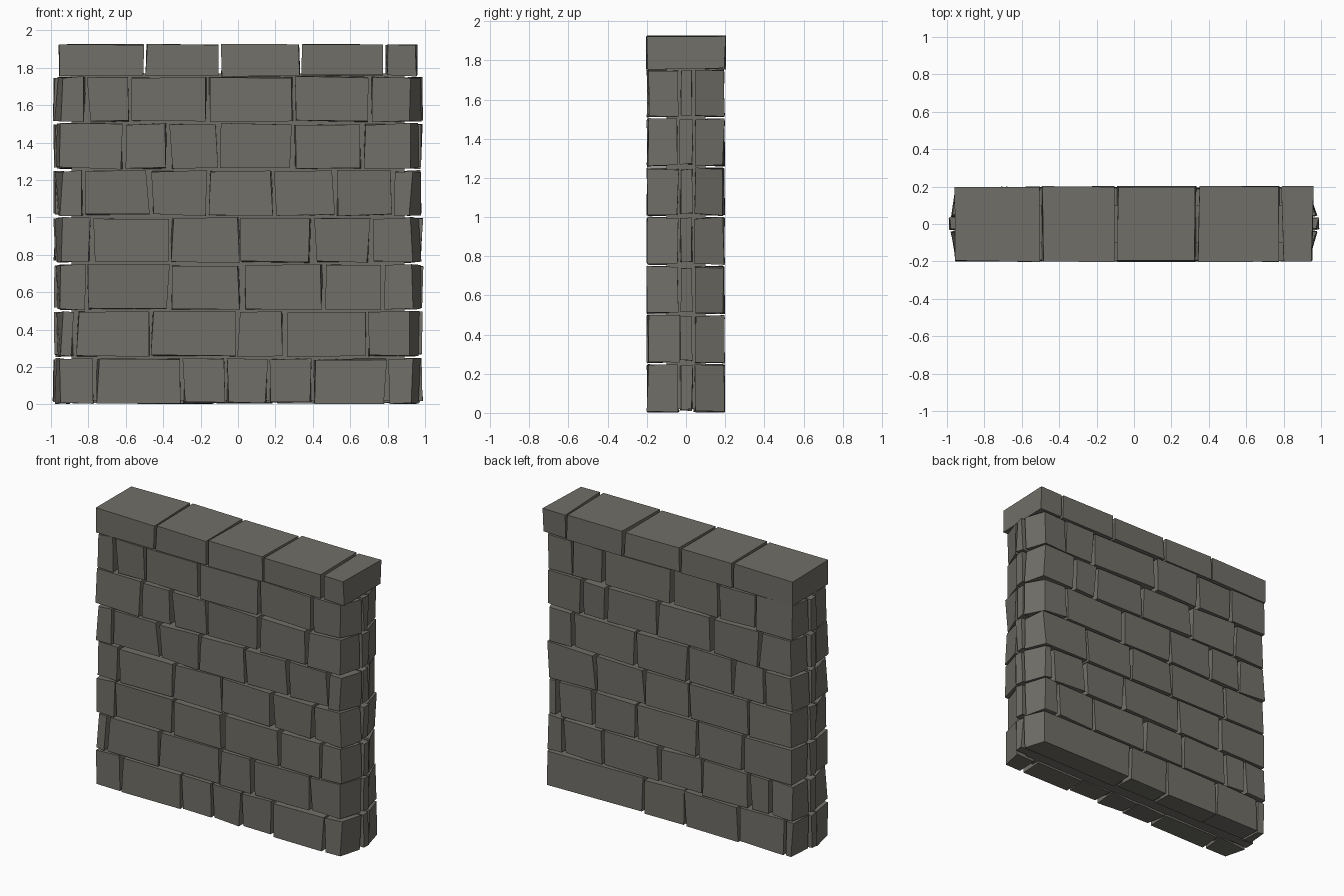
import bpy, bmesh, random
from mathutils import Vector

if "Cube" in bpy.data.objects:
    bpy.data.objects.remove(bpy.data.objects["Cube"])

random.seed(7)
stone = bpy.data.materials.new("grey stone")
stone.diffuse_color = (0.165, 0.158, 0.138, 1)
stone.use_nodes = True
stone.node_tree.nodes["Principled BSDF"].inputs["Base Color"].default_value = stone.diffuse_color


def jit(a):
    return random.uniform(-a, a)


def add_block(bm, xs, ys, zs, a=0.01, skew=(0, 0), face=0):
    """Rough hewn block. skew shifts the left/right x of the outer face (-1 front, 1 back)."""
    vs = {}
    for i in (0, 1):
        for j in (0, 1):
            for k in (0, 1):
                x, y, z = xs[i], ys[j], zs[k]
                outer = (face < 0 and j == 0) or (face > 0 and j == 1)
                if outer:
                    x += skew[i]
                vs[i, j, k] = bm.verts.new((x + jit(a), y + jit(a * 0.6),
                                            max(0.0, z + jit(a * 0.6))))
    for q in (((0, 0, 0), (0, 1, 0), (1, 1, 0), (1, 0, 0)),
              ((0, 0, 1), (1, 0, 1), (1, 1, 1), (0, 1, 1)),
              ((0, 0, 0), (1, 0, 0), (1, 0, 1), (0, 0, 1)),
              ((0, 1, 0), (0, 1, 1), (1, 1, 1), (1, 1, 0)),
              ((0, 0, 0), (0, 0, 1), (0, 1, 1), (0, 1, 0)),
              ((1, 0, 0), (1, 1, 0), (1, 1, 1), (1, 0, 1))):
        bm.faces.new([vs[c] for c in q])


def finish(bm, name):
    me = bpy.data.meshes.new(name)
    bm.to_mesh(me)
    bm.free()
    me.materials.append(stone)
    bpy.context.collection.objects.link(bpy.data.objects.new(name, me))


# joint positions along x for each course, bottom to top
FRONT = [
    (-.76, -.30, -.065, .165, .40, .80),
    (-.87, -.47, -.01, .25, .69),
    (-.81, -.36, .02, .46, .78),
    (-.78, -.36, .01, .40, .71),
    (-.82, -.47, -.16, .19, .52, .83),
    (-.61, -.37, -.10, .29, .67),
    (-.81, -.57, -.16, .30, .70),
]
BACK = [
    (-.89, -.54, -.12, .19),
    (-.79, -.62, -.26, .07, .51, .81),
    (-.58, -.22, .25, .58, .85),
    (-.62, -.16, .18, .56),
    (-.74, -.50, -.15, .25, .74),
    (-.70, -.33, .09, .48, .67),
    (-.67, -.38, -.03, .50, .74),
]
PITCH = 0.251
GAP = 0.012

# stone courses on the front and back
for name, rows, side in (("front_stones", FRONT, -1), ("back_stones", BACK, 1)):
    bm = bmesh.new()
    for r, joints in enumerate(rows):
        z = (0.008 + r * PITCH, 0.243 + r * PITCH)
        edges = [-0.97] + list(joints) + [0.97]
        ys = (-0.195, -0.04) if side < 0 else (0.045, 0.193)
        for n, (l, h) in enumerate(zip(edges, edges[1:])):
            first, last = n == 0, n == len(edges) - 2
            xs = (l if first else l + GAP, h if last else h - GAP)
            skew = (0.025 if first else 0, -0.045 if last else 0)
            add_block(bm, xs, ys, z, 0.011, skew, side)
    finish(bm, name)

# narrow stones filling the two ends
bm = bmesh.new()
for r in range(7):
    z = (0.015 + r * PITCH, 0.24 + r * PITCH)
    for s in (-1, 1):
        add_block(bm, sorted((s * 0.85, s * 0.982)), (-0.028, 0.032), z, 0.009)
finish(bm, "end_stones")

# solid core closing the joints
bm = bmesh.new()
add_block(bm, (-0.89, 0.89), (-0.1, 0.1), (0.02, 1.77), 0)
finish(bm, "wall_core")

# full depth capping stones
bm = bmesh.new()
caps = (-0.965, -0.497, -0.092, 0.338, 0.786, 0.962)
for n, (l, h) in enumerate(zip(caps, caps[1:])):
    add_block(bm, (l + 0.008, h - 0.007), (-0.2, 0.2), (1.757, 1.924), 0.008)
finish(bm, "cap_stones")
